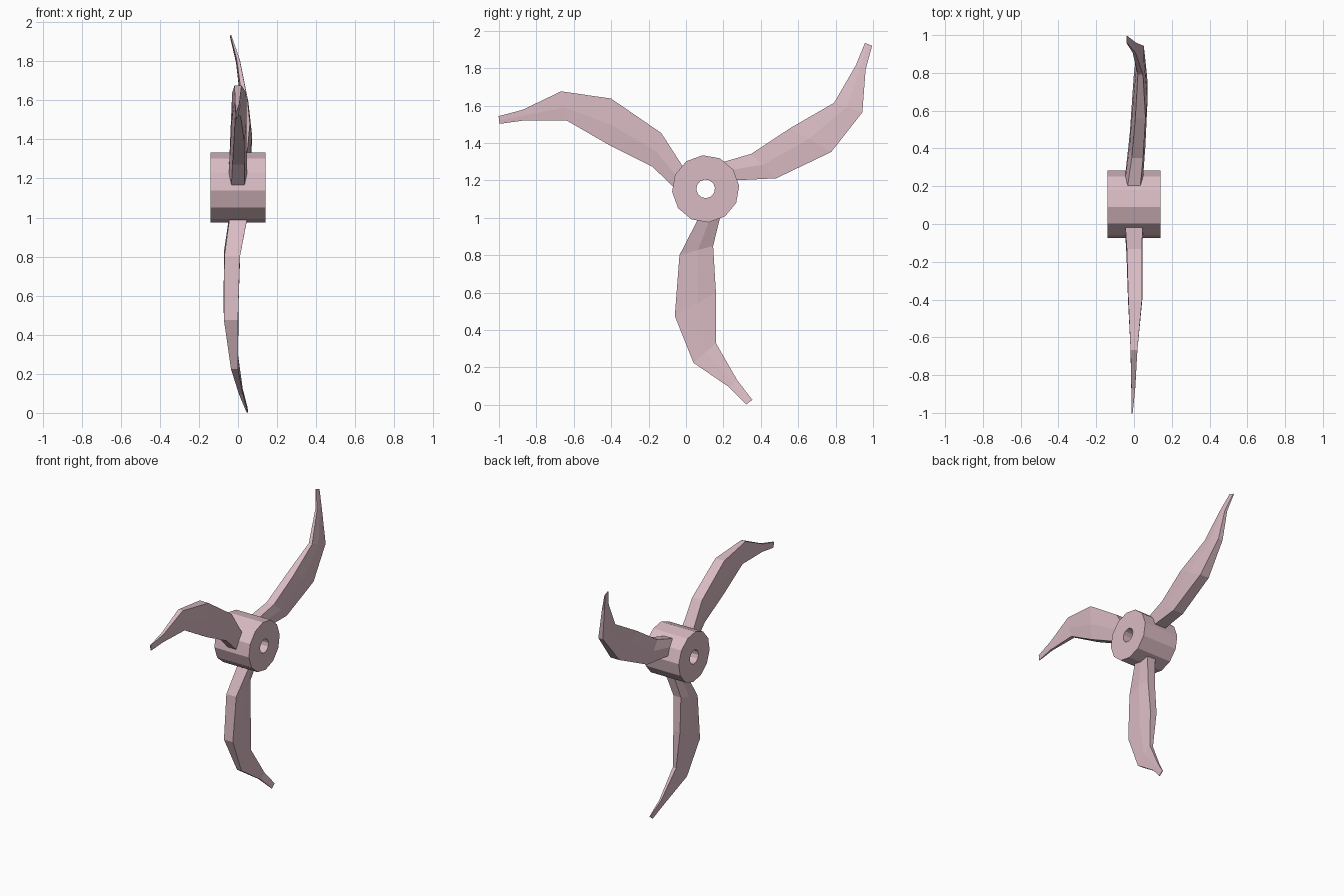
import bpy, bmesh, math

if "Cube" in bpy.data.objects:
    bpy.data.objects.remove(bpy.data.objects["Cube"])

CY, CZ = 0.105, 1.155      # hub axis position
N = 12

mat = bpy.data.materials.new("dusty_pink")
mat.diffuse_color = (0.70, 0.50, 0.55, 1)
mat.use_nodes = True
mat.node_tree.nodes["Principled BSDF"].inputs["Base Color"].default_value = mat.diffuse_color


def make_object(name, bm):
    bmesh.ops.recalc_face_normals(bm, faces=bm.faces)
    me = bpy.data.meshes.new(name)
    bm.to_mesh(me)
    bm.free()
    me.materials.append(mat)
    ob = bpy.data.objects.new(name, me)
    bpy.context.collection.objects.link(ob)
    return ob


def bridge(bm, a, b):
    n = len(a)
    for i in range(n):
        j = (i + 1) % n
        bm.faces.new((a[i], a[j], b[j], b[i]))


# Hub: twelve-sided tube along x
bm = bmesh.new()
rings = []
for x, r in ((-0.14, 0.05), (-0.14, 0.18), (0.14, 0.18), (0.14, 0.05)):
    ring = []
    for i in range(N):
        a = math.radians(5 + i * 360 / N)
        ring.append(bm.verts.new((x, CY + r * math.cos(a), CZ + r * math.sin(a))))
    rings.append(ring)
for i in range(4):
    bridge(bm, rings[i], rings[(i + 1) % 4])
make_object("hub", bm)

# Blade outline, drawn for the lower blade: leading (y, z), trailing (y, z), half thickness
STATIONS = [
    ((0.085, 1.04), (0.16, 1.04), 0.045),
    ((0.06, 0.985), (0.182, 1.00), 0.045),
    ((-0.035, 0.80), (0.145, 0.85), 0.040),
    ((-0.06, 0.475), (0.16, 0.60), 0.036),
    ((0.04, 0.225), (0.16, 0.33), 0.018),
    ((0.23, 0.095), (0.275, 0.13), 0.010),
    ((0.322, 0.002), (0.355, 0.027), 0.003),
]


def blade(name, degrees, bend):
    c, s = math.cos(math.radians(degrees)), math.sin(math.radians(degrees))
    bm = bmesh.new()
    rings = []
    for (lead, trail, h), bx in zip(STATIONS, bend):
        mid = [lead[k] * 0.45 + trail[k] * 0.55 for k in (0, 1)]
        # six-point section: thick leading edge, slight ridge, thinner trailing edge
        section = [(lead, -h), (mid, -h * 1.05), (trail, -h * 0.75),
                   (trail, h * 0.75), (mid, h * 1.05), (lead, h)]
        ring = []
        for (y, z), x in section:
            y, z = y - CY, z - CZ
            ring.append(bm.verts.new((bx + x, CY + c * y - s * z, CZ + s * y + c * z)))
        rings.append(ring)
    for a, b in zip(rings, rings[1:]):
        bridge(bm, a, b)
    bm.faces.new(rings[0])
    bm.faces.new(rings[-1])
    make_object(name, bm)


# Three blades, each flexed a little differently along x
blade("lower_blade", 0, (0, 0, -0.030, -0.036, -0.018, 0.015, 0.047))
blade("right_blade", 120, (0, 0, 0.018, 0.034, 0.034, 0.0, -0.037))
blade("left_blade", 240, (0, 0, 0.002, 0.006, 0.0, -0.004, -0.010))
